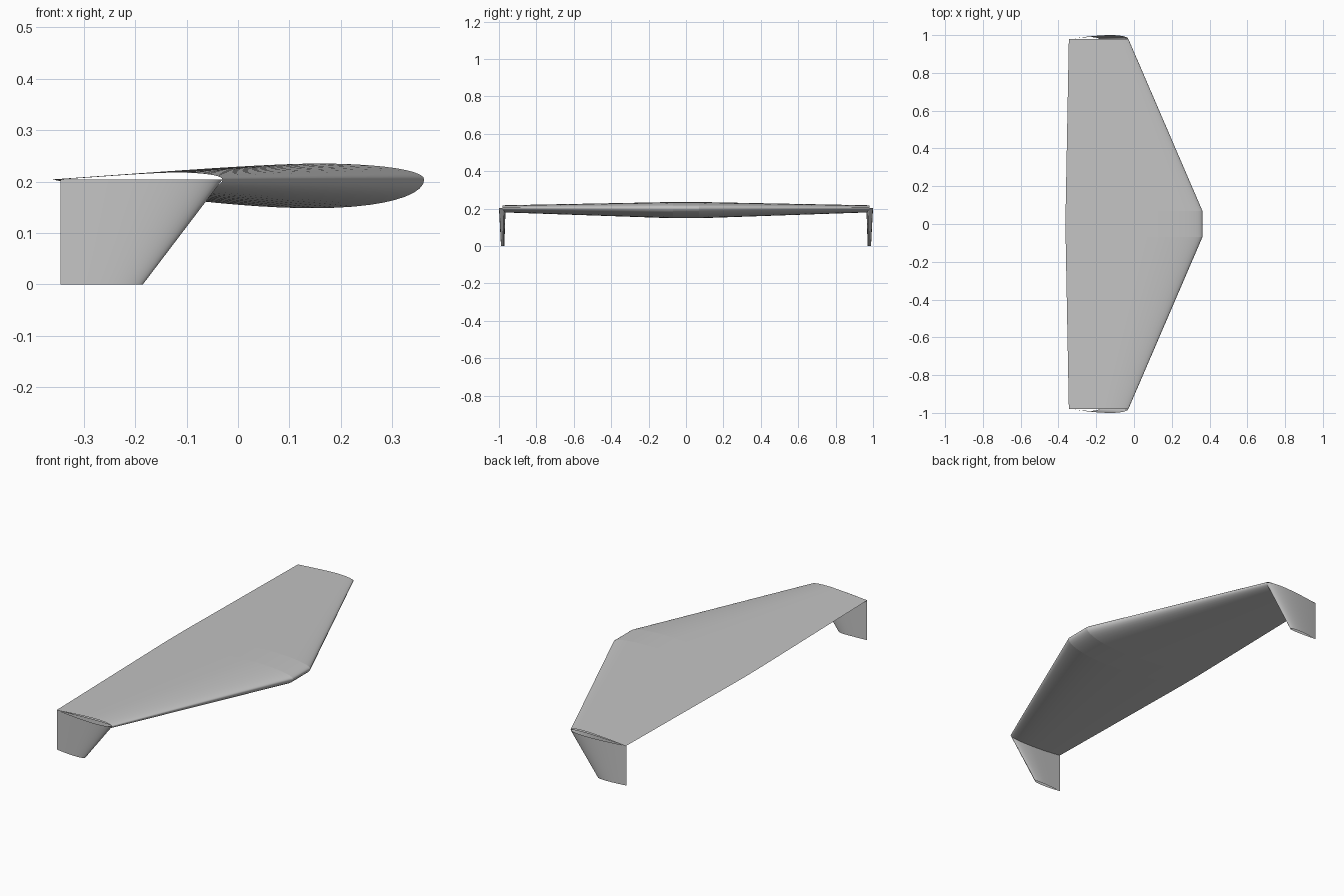
import bpy
import bmesh
import math
from mathutils import Vector

cube = bpy.data.objects.get("Cube")
if cube:
    bpy.data.objects.remove(cube, do_unlink=True)

grey = bpy.data.materials.new("plain_grey")
grey.use_nodes = True
colour = (0.55, 0.55, 0.55, 1)
grey.diffuse_color = colour
grey.node_tree.nodes["Principled BSDF"].inputs["Base Color"].default_value = colour

STEPS = 28
MID_Z = 0.204      # height of the chord plane
TAIL_X = -0.345    # trailing edge at the tips
TIP_Y = 0.98


def thickness(s):
    """Classic aerofoil half thickness, peak of one, along chord s = 0..1."""
    return max(0, 10 * (0.2969 * math.sqrt(s) - 0.126 * s - 0.3516 * s**2
                        + 0.2843 * s**3 - 0.1036 * s**4))


def aerofoil(nose, tail, up, thin, thick):
    """Closed ring of points from the tail over the thin side and back under."""
    nose, tail, up = Vector(nose), Vector(tail), Vector(up)
    chord = (tail - nose).length
    ring = []
    for i in range(2 * STEPS):
        s = (1 + math.cos(math.pi * i / STEPS)) / 2
        if i <= STEPS:
            h = thin * thickness(s) * (1 - 0.45 * max(0, s - 0.3))
        else:
            h = -thick * thickness(s)
        ring.append(nose.lerp(tail, s) + up * h * chord)
    return ring


def loft(name, sections):
    """Open-ended hollow skin through the given rings."""
    bm = bmesh.new()
    rings = [[bm.verts.new(p) for p in ring] for ring in sections]
    for a, b in zip(rings, rings[1:]):
        for i in range(len(a)):
            j = (i + 1) % len(a)
            bm.faces.new((a[i], a[j], b[j], b[i]))
    # Point the skin outwards
    centre = sum((v.co for v in bm.verts), Vector()) / len(bm.verts)
    bm.normal_update()
    if sum(f.normal.dot(f.calc_center_median() - centre) * f.calc_area()
           for f in bm.faces) < 0:
        bmesh.ops.reverse_faces(bm, faces=bm.faces[:])
    mesh = bpy.data.meshes.new(name)
    bm.to_mesh(mesh)
    bm.free()
    mesh.materials.append(grey)
    obj = bpy.data.objects.new(name, mesh)
    bpy.context.collection.objects.link(obj)
    bpy.ops.object.select_all(action="DESELECT")
    obj.select_set(True)
    bpy.context.view_layer.objects.active = obj
    bpy.ops.object.shade_smooth_by_angle(angle=math.radians(40))
    return obj


def wing_section(y, nose_x, tail_x):
    return aerofoil((nose_x, y, MID_Z), (tail_x, y, MID_Z), (0, 0, 1), 0.043, 0.077)


def root(y):
    return wing_section(y, 0.362, -0.362)


# Straight centre section
loft("centre_section", [root(-0.07), root(0.07)])

for side, label in ((-1, "front"), (1, "back")):
    # Tapered wing panel
    loft(label + "_wing", [root(0.07 * side),
                           wing_section(TIP_Y * side, -0.03, TAIL_X)])

    # Winglet hanging from the tip, fuller on its outer face
    y = 0.978 * side
    loft(label + "_winglet", [
        aerofoil((nose_x, y, z), (TAIL_X, y, z), (0, -side, 0), 0.043, 0.07)
        for nose_x, z in ((-0.03, MID_Z), (-0.185, 0))])
